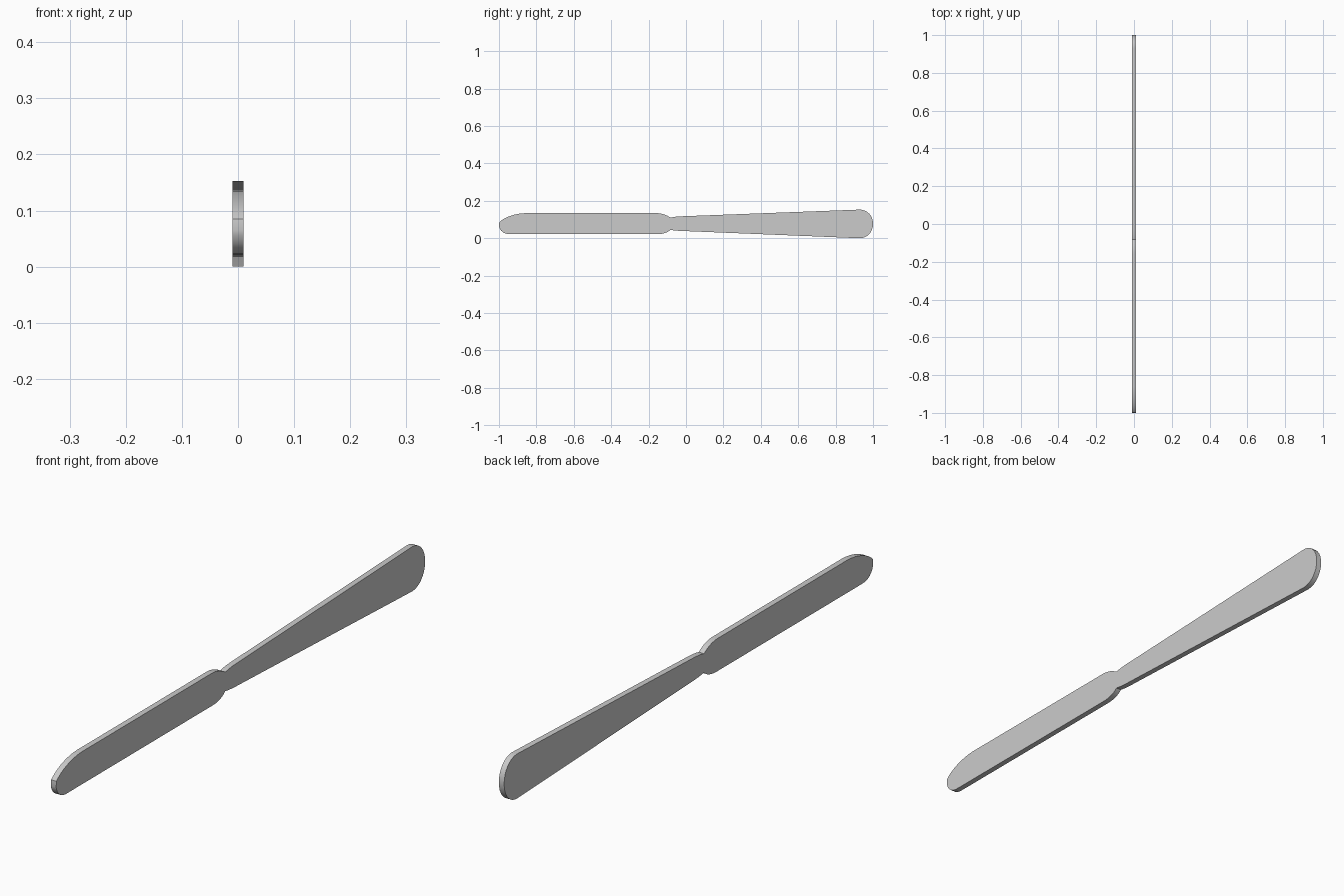
import bpy, bmesh
from mathutils import Vector
from mathutils.geometry import interpolate_bezier

if "Cube" in bpy.data.objects:
    bpy.data.objects.remove(bpy.data.objects["Cube"])

HALF_THICKNESS = 0.01


def arc(*points, steps=9):
    """Points (y, z) along a cubic bezier."""
    a, h1, h2, b = (Vector((y, z, 0)) for y, z in points)
    return [(p.x, p.y) for p in interpolate_bezier(a, h1, h2, b, steps)]


outline = []
# blade underside, from the rounded tip to the heel
outline += arc((-1.0, 0.065), (-0.995, 0.04), (-0.975, 0.022), (-0.945, 0.022))
outline += arc((-0.15, 0.022), (-0.12, 0.022), (-0.095, 0.032), (-0.083, 0.045))
# handle underside, flaring towards the butt
outline += arc((-0.083, 0.045), (-0.065, 0.041), (-0.04, 0.039), (0.0, 0.038), steps=5)
# rounded butt
outline += arc((0.93, 0.0), (0.97, 0.0), (1.0, 0.034), (1.0, 0.0765))
outline += arc((1.0, 0.0765), (1.0, 0.119), (0.97, 0.153), (0.93, 0.153))
# handle top and neck notch
outline += arc((0.0, 0.118), (-0.04, 0.117), (-0.065, 0.115), (-0.083, 0.11), steps=5)
# blade heel, spine and sloping tip
outline += arc((-0.083, 0.11), (-0.105, 0.125), (-0.13, 0.134), (-0.16, 0.134))
outline += arc((-0.86, 0.134), (-0.92, 0.132), (-0.975, 0.11), (-0.998, 0.085))

# extrude the silhouette into a flat plate
bm = bmesh.new()
bm.faces.new([bm.verts.new((-HALF_THICKNESS, y, z)) for y, z in outline])
bmesh.ops.remove_doubles(bm, verts=bm.verts, dist=1e-5)
ext = bmesh.ops.extrude_face_region(bm, geom=bm.faces[:])
moved = [g for g in ext["geom"] if isinstance(g, bmesh.types.BMVert)]
bmesh.ops.translate(bm, verts=moved, vec=(2 * HALF_THICKNESS, 0, 0))
bmesh.ops.recalc_face_normals(bm, faces=bm.faces)

mesh = bpy.data.meshes.new("table_knife")
bm.to_mesh(mesh)
bm.free()
knife = bpy.data.objects.new("table_knife", mesh)
bpy.context.collection.objects.link(knife)
bpy.context.view_layer.objects.active = knife
knife.select_set(True)
bpy.ops.object.shade_smooth_by_angle(angle=0.5)
